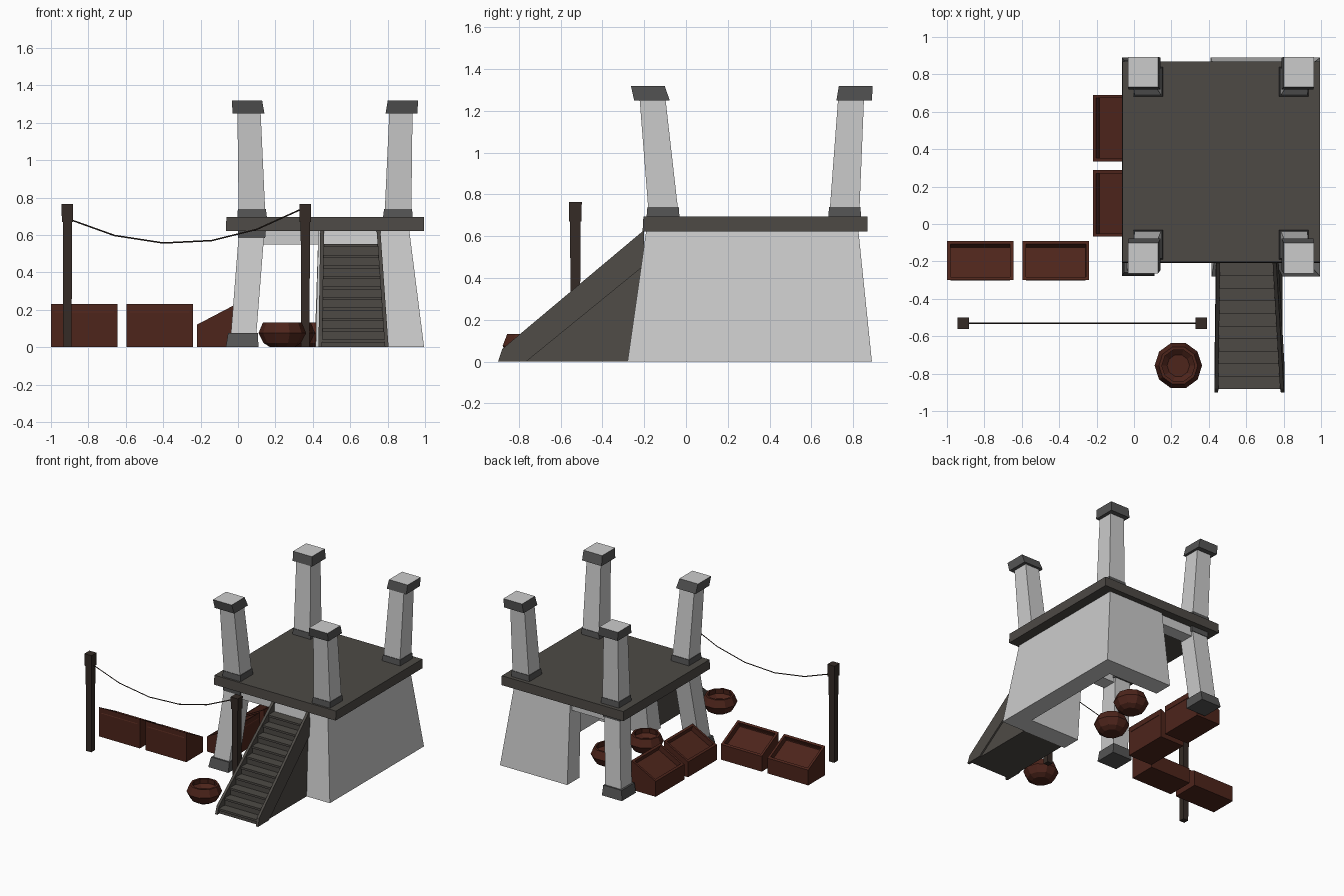
import bpy, bmesh
from math import pi, cos, sin, radians
from mathutils import Matrix

if "Cube" in bpy.data.objects:
    bpy.data.objects.remove(bpy.data.objects["Cube"])


def material(name, rgb):
    m = bpy.data.materials.new(name)
    m.diffuse_color = (*rgb, 1)
    m.use_nodes = True
    m.node_tree.nodes["Principled BSDF"].inputs["Base Color"].default_value = m.diffuse_color
    return m


DARK = material("dark_timber", (0.075, 0.068, 0.06))
TRIM = material("dark_stone", (0.09, 0.09, 0.09))
STONE = material("pale_stone", (0.8, 0.8, 0.8))
WOOD = material("red_wood", (0.075, 0.018, 0.011))
POST = material("post_wood", (0.035, 0.024, 0.019))


def finish(bm, name, mat):
    bmesh.ops.recalc_face_normals(bm, faces=bm.faces)
    me = bpy.data.meshes.new(name)
    bm.to_mesh(me)
    bm.free()
    ob = bpy.data.objects.new(name, me)
    bpy.context.collection.objects.link(ob)
    if mat:
        me.materials.append(mat)
    return ob


def skin_bm(rings):
    """Join rings of points with quads and cap both ends."""
    bm = bmesh.new()
    vs = [[bm.verts.new(p) for p in r] for r in rings]
    n = len(vs[0])
    for a, b in zip(vs, vs[1:]):
        for i in range(n):
            j = (i + 1) % n
            bm.faces.new((a[i], a[j], b[j], b[i]))
    bm.faces.new(vs[0])
    bm.faces.new(vs[-1])
    return bm


def skin(name, rings, mat=None):
    return finish(skin_bm(rings), name, mat)


def square(x, y, z, h):
    return [(x - h, y - h, z), (x + h, y - h, z), (x + h, y + h, z), (x - h, y + h, z)]


def rect(x0, x1, y0, y1, z):
    return [(x0, y0, z), (x1, y0, z), (x1, y1, z), (x0, y1, z)]


def at_z(pts, z):
    return [(x, y, z) for x, y in pts]


# Deck
skin("deck", [rect(-0.065, 0.995, -0.208, 0.87, 0.622),
              rect(-0.062, 0.995, -0.204, 0.868, 0.695)], DARK)

# Upper pillars: outward lean, dark base block and cap with a pale top
MID = 0.465
rows = {"front": (-0.11, -0.16, -0.163, -0.183), "back": (0.76, 0.79, 0.805, 0.813)}
for row, (yb, yt, yc, yct) in rows.items():
    for side, s in (("left", 1), ("right", -1)):
        def px(x):
            return MID + s * (x - MID)
        tag = row + "_" + side
        skin("pillar_base_" + tag, [square(px(0.076), yb, 0.69, 0.079),
                                    square(px(0.074), yb, 0.74, 0.075)], TRIM)
        skin("pillar_" + tag, [square(px(0.074), yb, 0.735, 0.071),
                               square(px(0.059), yt, 1.255, 0.062)])
        cap = skin("pillar_cap_" + tag, [square(px(0.056), yc, 1.25, 0.085),
                                         square(px(0.048), yct, 1.32, 0.081)], TRIM)
        cap.data.materials.append(STONE)
        cap.data.polygons[-1].material_index = 1

# Lower legs under the left side
for row, yb, ym, yt in (("front", -0.19, -0.18, -0.11), ("back", 0.803, 0.795, 0.75)):
    skin("leg_foot_" + row, [square(0.022, yb, 0, 0.087), square(0.027, ym, 0.075, 0.08)], TRIM)
    skin("leg_" + row, [square(0.03, ym, 0.07, 0.068), square(0.071, yt, 0.59, 0.068)])
    skin("leg_capital_" + row, [square(0.072, yt, 0.583, 0.073),
                                square(0.074, yt, 0.625, 0.075)], TRIM)

# U-shaped battered wall under the right side, open to the left
low = [(0.415, -0.28), (0.995, -0.28), (0.995, 0.89), (0.41, 0.89),
       (0.41, 0.74), (0.85, 0.74), (0.85, -0.13), (0.415, -0.13)]
high = [(0.43, -0.19), (0.915, -0.19), (0.915, 0.825), (0.43, 0.825),
        (0.43, 0.69), (0.79, 0.69), (0.79, -0.06), (0.43, -0.06)]
skin("base_wall", [at_z(low, 0), at_z(high, 0.63)])

# Lintels joining legs and wall
for row, y0, y1 in (("front", -0.17, -0.06), ("back", 0.70, 0.805)):
    skin("lintel_" + row, [rect(0.1, 0.45, y0, y1, 0.55), rect(0.1, 0.45, y0, y1, 0.625)])


# Stairs: the flight narrows as it rises
def left(z):
    return 0.43 + 0.016 * z


def right(z):
    return 0.805 - 0.07 * z


def flight(name, pts, fa, fb):
    skin(name, [[(f(z), y, z) for y, z in pts] for f in (fa, fb)], DARK)


stringer = [(-0.9, 0), (-0.88, 0.06), (-0.2, 0.63), (-0.2, 0.46), (-0.765, 0)]
flight("stringer_left", stringer, left, lambda z: left(z) + 0.02)
flight("stringer_right", stringer, lambda z: right(z) - 0.02, right)
steps = [(-0.19, 0.0)]
for i in range(10):
    y, z = -0.872 + 0.067 * i, 0.04 + 0.0565 * i
    steps += [(y, max(0, z - 0.0565)), (y, z)]
steps.append((-0.19, steps[-1][1]))
flight("stair_steps", steps, lambda z: left(z) + 0.012, lambda z: right(z) - 0.012)
for i in range(10):
    y, z = -0.872 + 0.067 * i, 0.04 + 0.0565 * i
    flight("step_nosing", [(y - 0.01, z - 0.014), (y - 0.01, z + 0.002),
                           (y + 0.06, z + 0.002), (y + 0.06, z - 0.014)],
           lambda z: left(z) + 0.015, lambda z: right(z) - 0.015)


# Sloped open bins, low edge on local -y
def bin_box(name, x, y, angle):
    w, d = 0.178, 0.105
    prof = [(-d, 0), (d, 0), (d, 0.23), (-d, 0.12)]
    bm = skin_bm([[(sx * w, py, pz) for py, pz in prof] for sx in (-1, 1)])
    bmesh.ops.recalc_face_normals(bm, faces=bm.faces)
    top = max(bm.faces, key=lambda f: f.calc_center_median().z)
    bmesh.ops.inset_region(bm, faces=[top], thickness=0.025)
    bmesh.ops.inset_region(bm, faces=[top], thickness=0.001, depth=-0.04)
    bm.transform(Matrix.Translation((x, y, 0)) @ Matrix.Rotation(radians(angle), 4, "Z"))
    finish(bm, name, WOOD)


for i, (x, y, a) in enumerate([(-0.822, -0.195, 180), (-0.418, -0.195, 180),
                               (-0.115, 0.11, -90), (-0.115, 0.513, -90)]):
    bin_box("bin_%d" % (i + 1), x, y, a)

# Ten-sided bowls
bowl = [(0.065, 0), (0.1, 0.022), (0.127, 0.075), (0.104, 0.132), (0.088, 0.132),
        (0.092, 0.095), (0.06, 0.07)]
for i, (x, y) in enumerate([(0.237, -0.757), (0.285, 0.09), (0.38, 0.42)]):
    skin("bowl_%d" % (i + 1),
         [[(x + r * cos(k * pi / 5), y + r * sin(k * pi / 5), z) for k in range(10)]
          for r, z in bowl], WOOD)

# Rope posts
for side, x in (("left", -0.912), ("right", 0.36)):
    skin("rope_post_" + side, [square(x, -0.53, 0, 0.022), square(x, -0.53, 0.68, 0.025)], POST)
    skin("rope_post_head_" + side, [square(x, -0.53, 0.67, 0.03),
                                    square(x, -0.53, 0.765, 0.031)], POST)

# Sagging rope
cu = bpy.data.curves.new("rope", "CURVE")
cu.dimensions = "3D"
cu.bevel_depth = 0.004
cu.bevel_resolution = 0
path = [(-0.9, 0.683), (-0.66, 0.597), (-0.4, 0.557), (-0.14, 0.57), (0.1, 0.63), (0.35, 0.743)]
sp = cu.splines.new("POLY")
sp.points.add(len(path) - 1)
for p, (x, z) in zip(sp.points, path):
    p.co = (x, -0.53, z, 1)
cu.materials.append(POST)
bpy.context.collection.objects.link(bpy.data.objects.new("rope", cu))
